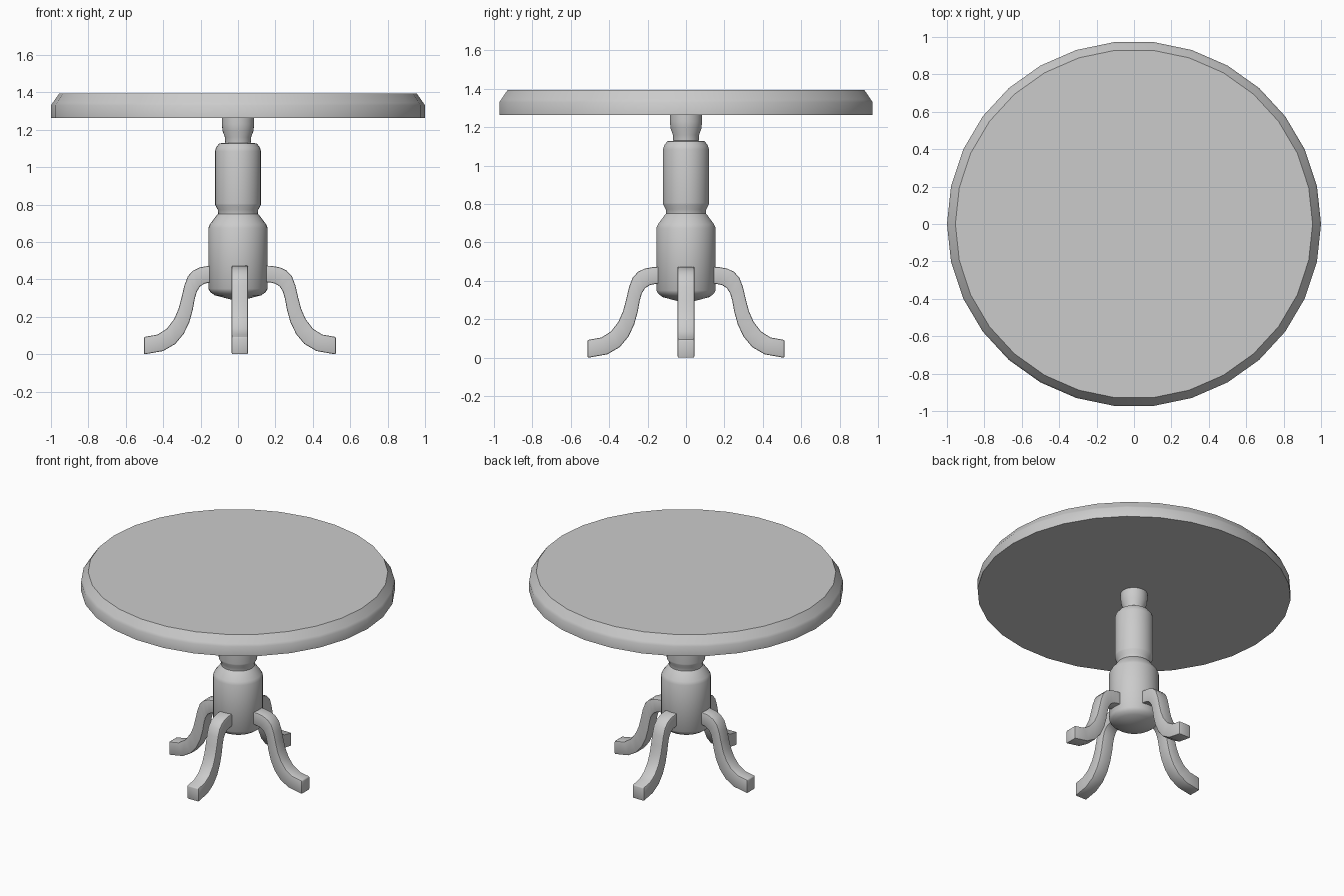
import bpy, bmesh
from math import cos, sin, pi, radians
from mathutils import Matrix

if "Cube" in bpy.data.objects:
    bpy.data.objects.remove(bpy.data.objects["Cube"])

Y_SCALE = 0.978  # round parts are very slightly narrower in depth


def finish(name, bm, angle):
    bmesh.ops.recalc_face_normals(bm, faces=bm.faces)
    mesh = bpy.data.meshes.new(name)
    bm.to_mesh(mesh)
    bm.free()
    mesh.shade_smooth()
    mesh.set_sharp_from_angle(angle=radians(angle))
    obj = bpy.data.objects.new(name, mesh)
    bpy.context.collection.objects.link(obj)
    return obj


def lathe(name, profile, sides, angle):
    """Revolve (radius, z) points, closing both ends with a flat cap."""
    bm = bmesh.new()
    rings = [[bm.verts.new((r * cos(2 * pi * i / sides),
                            r * sin(2 * pi * i / sides) * Y_SCALE, z))
              for i in range(sides)] for r, z in profile]
    for a, b in zip(rings, rings[1:]):
        for i in range(sides):
            j = (i + 1) % sides
            bm.faces.new((a[i], a[j], b[j], b[i]))
    bm.faces.new(rings[0])
    bm.faces.new(rings[-1])
    return finish(name, bm, angle)


# Round top with a chamfered rim
lathe("table_top", [(1, 1.264), (1, 1.33), (0.99, 1.345), (0.955, 1.395)], 30, 40)

# Turned pedestal, bottom to top
lathe("pedestal", [
    (0.04, 0.293), (0.125, 0.315), (0.148, 0.332), (0.159, 0.35),
    (0.159, 0.675), (0.15, 0.695), (0.112, 0.745), (0.106, 0.75),
    (0.108, 0.772), (0.122, 0.797),
    (0.123, 0.805), (0.123, 1.085), (0.117, 1.105), (0.1, 1.127),
    (0.068, 1.13), (0.07, 1.16), (0.083, 1.195), (0.086, 1.23), (0.086, 1.265)],
    30, 35)

# Curved leg: upper and lower outline as (distance from axis, z)
UPPER = [(0.11, 0.478), (0.17, 0.475), (0.215, 0.467), (0.25, 0.45), (0.278, 0.42),
         (0.297, 0.37), (0.312, 0.305), (0.328, 0.245), (0.352, 0.19),
         (0.39, 0.14), (0.44, 0.108), (0.513, 0.095)]
LOWER = [(0.11, 0.39), (0.16, 0.387), (0.19, 0.38), (0.213, 0.365), (0.23, 0.338),
         (0.241, 0.3), (0.252, 0.24), (0.27, 0.175), (0.3, 0.112),
         (0.345, 0.058), (0.41, 0.02), (0.513, 0.002)]
HALF = 0.044


def leg(name, turn):
    bm = bmesh.new()
    rows = [[bm.verts.new(p) for p in ((u[0], -HALF, u[1]), (u[0], HALF, u[1]),
                                       (l[0], HALF, l[1]), (l[0], -HALF, l[1]))]
            for u, l in zip(UPPER, LOWER)]
    for a, b in zip(rows, rows[1:]):
        for i in range(4):
            j = (i + 1) % 4
            bm.faces.new((a[i], a[j], b[j], b[i]))
    bm.faces.new(rows[0])
    bm.faces.new(rows[-1])
    bmesh.ops.recalc_face_normals(bm, faces=bm.faces)
    # softened corners
    sharp = [e for e in bm.edges if e.calc_face_angle(0) > radians(50)]
    bmesh.ops.bevel(bm, geom=sharp, offset=0.007, segments=2, profile=0.5,
                    affect='EDGES')
    bmesh.ops.transform(bm, verts=bm.verts,
                        matrix=Matrix.Translation((0.01, 0, 0)) @ Matrix.Rotation(turn, 4, 'Z'))
    low = min(v.co.z for v in bm.verts)
    bmesh.ops.translate(bm, verts=bm.verts, vec=(0, 0, -low))
    return finish(name, bm, 40)


for k, side in enumerate(("right", "back", "left", "front")):
    leg(side + "_leg", k * pi / 2)
